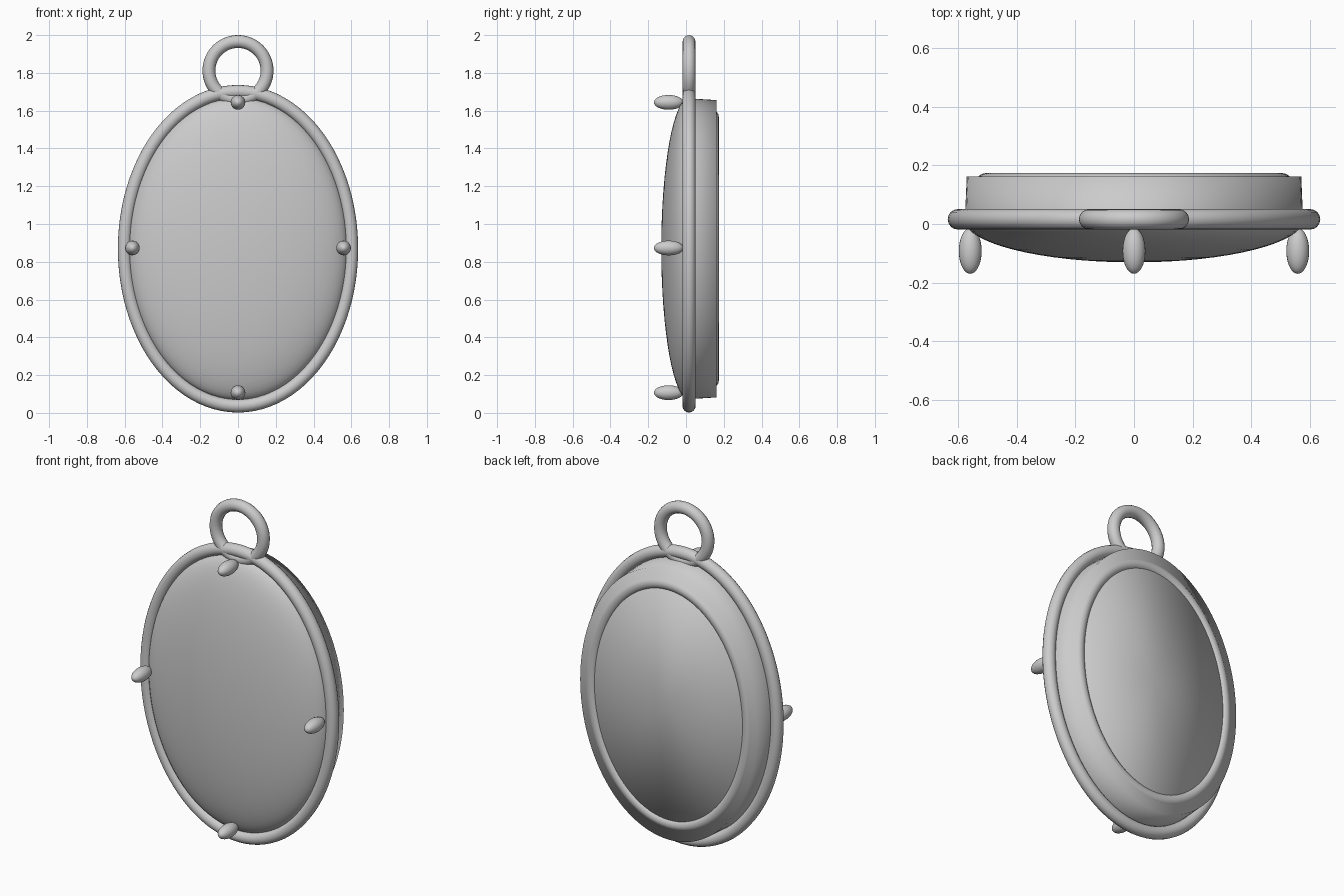
import bpy, bmesh, math

if "Cube" in bpy.data.objects:
    bpy.data.objects.remove(bpy.data.objects["Cube"])

CZ = 0.869      # height of the oval centre
HOOP_Y = 0.016  # depth of the hoop and bail

metal = bpy.data.materials.new("grey_metal")
metal.diffuse_color = (0.6, 0.6, 0.6, 1)
metal.use_nodes = True
metal.node_tree.nodes["Principled BSDF"].inputs["Base Color"].default_value = metal.diffuse_color


def finish(name, bm, angle=None):
    bmesh.ops.recalc_face_normals(bm, faces=bm.faces)
    for f in bm.faces:
        f.smooth = True
    mesh = bpy.data.meshes.new(name)
    bm.to_mesh(mesh)
    bm.free()
    mesh.materials.append(metal)
    ob = bpy.data.objects.new(name, mesh)
    bpy.context.collection.objects.link(ob)
    return ob


def oval_ring(name, a, b, tube, y, z, n=96, m=16):
    """Tube of constant thickness along an upright ellipse."""
    bm = bmesh.new()
    rings = []
    for i in range(n):
        t = 2 * math.pi * i / n
        nx, nz = b * math.cos(t), a * math.sin(t)
        l = math.hypot(nx, nz)
        ring = []
        for j in range(m):
            p = 2 * math.pi * j / m
            r = tube * math.cos(p)
            ring.append(bm.verts.new((a * math.cos(t) + r * nx / l,
                                      y + tube * math.sin(p),
                                      z + b * math.sin(t) + r * nz / l)))
        rings.append(ring)
    for i in range(n):
        r0, r1 = rings[i], rings[(i + 1) % n]
        for j in range(m):
            k = (j + 1) % m
            bm.faces.new((r0[j], r0[k], r1[k], r1[j]))
    return finish(name, bm)


def oval_loft(name, profile, n=96):
    """Loft ellipses (half width, half height, y); zero width closes in a point."""
    bm = bmesh.new()
    rings = []
    for a, b, y in profile:
        count = n if a > 0 else 1
        rings.append([bm.verts.new((a * math.cos(2 * math.pi * i / n), y,
                                    CZ + b * math.sin(2 * math.pi * i / n)))
                      for i in range(count)])
    for r0, r1 in zip(rings, rings[1:]):
        for i in range(n):
            k = (i + 1) % n
            if len(r0) == 1:
                bm.faces.new((r0[0], r1[i], r1[k]))
            elif len(r1) == 1:
                bm.faces.new((r0[i], r0[k], r1[0]))
            else:
                bm.faces.new((r0[i], r0[k], r1[k], r1[i]))
    return finish(name, bm)


# Hoop around the stone, hanging bail, and rounded ring on the back
oval_ring("hoop", 0.601, 0.832, 0.035, HOOP_Y, CZ)
oval_ring("bail", 0.154, 0.154, 0.034, HOOP_Y, 1.812, n=64)
oval_ring("back_ring", 0.505, 0.698, 0.035, 0.139, CZ)

# Domed stone on the front
steps = [math.pi / 2 * i / 16 for i in range(17)]
dome = [(0.58 * math.sin(s), 0.80 * math.sin(s), HOOP_Y - 0.147 * math.cos(s)) for s in steps]
oval_loft("stone", [(0, 0, dome[0][2])] + dome[1:])

# Tapered setting with a closed back
oval_loft("setting", [(0.578, 0.797, 0.0), (0.571, 0.787, 0.162), (0, 0, 0.162)])

# Four prongs holding the stone
for name, x, z in (("left", -0.559, 0), ("right", 0.559, 0), ("top", 0, 0.771), ("bottom", 0, -0.766)):
    bm = bmesh.new()
    bmesh.ops.create_uvsphere(bm, u_segments=24, v_segments=16, radius=1)
    for v in bm.verts:
        c = v.co.copy()
        v.co = (x + 0.039 * c.x, -0.092 + 0.078 * c.z, CZ + 0.004 + z + 0.039 * c.y)
    finish(name + "_prong", bm)
